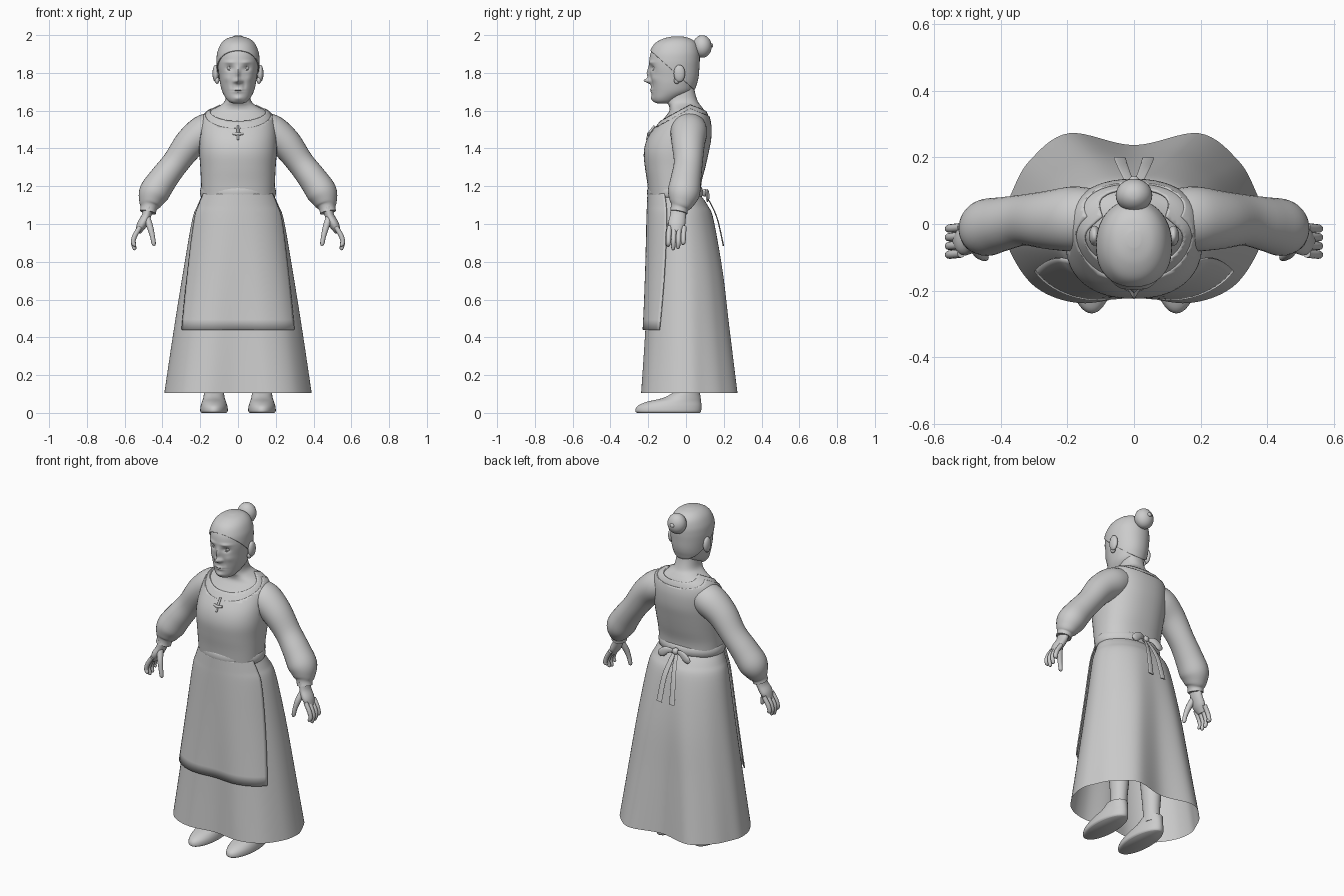
import bpy, bmesh
from math import sin, cos, pi, exp, radians, copysign
from mathutils import Vector


def spline(pts, steps, closed=False):
    """Catmull-Rom through tuples of any length."""
    n = len(pts)
    at = (lambda i: pts[i % n]) if closed else (lambda i: pts[max(0, min(n - 1, i))])
    out = []
    for i in range(n if closed else n - 1):
        for s in range(steps):
            t = s / steps
            out.append(tuple(0.5 * (2 * b + (c - a) * t + (2 * a - 5 * b + 4 * c - d) * t * t
                                    + (3 * b - a - 3 * c + d) * t ** 3)
                             for a, b, c, d in zip(at(i - 1), at(i), at(i + 1), at(i + 2))))
    return out if closed else out + [tuple(pts[-1])]


def grid(name, rows, close=True, cap=True, cuts=(), thick=0, angle=50):
    """Skin rows of points, trim with planes, optionally thicken."""
    bm = bmesh.new()
    vs = [[bm.verts.new(p) for p in r] for r in rows]
    n = len(rows[0])
    for a, b in zip(vs, vs[1:]):
        for j in range(n if close else n - 1):
            k = (j + 1) % n
            bm.faces.new((a[j], a[k], b[k], b[j]))
    if cap:
        bm.faces.new(vs[0])
        bm.faces.new(vs[-1])
    for co, no in cuts:
        bmesh.ops.bisect_plane(bm, geom=bm.verts[:] + bm.edges[:] + bm.faces[:],
                               plane_co=co, plane_no=no, clear_outer=True)
    bmesh.ops.recalc_face_normals(bm, faces=bm.faces)
    me = bpy.data.meshes.new(name)
    bm.to_mesh(me)
    bm.free()
    me.polygons.foreach_set("use_smooth", [True] * len(me.polygons))
    me.set_sharp_from_angle(angle=radians(angle))
    ob = bpy.data.objects.new(name, me)
    bpy.context.collection.objects.link(ob)
    if thick:
        m = ob.modifiers.new("thickness", 'SOLIDIFY')
        m.thickness, m.offset = thick, 0
    return ob


def rings(table, n=48, p=2.0, cx=0, grow=0, steps=4):
    """Horizontal superellipse rings from (z, front y, back y, half width)."""
    rows = []
    for z, f, b, w in spline(table, steps):
        row = []
        for j in range(n):
            c, s = cos(2 * pi * j / n), sin(2 * pi * j / n)
            e = lambda v: copysign(abs(v) ** (2 / p), v)
            row.append(Vector((cx + (w + grow) * e(s), (f + b) / 2 - ((b - f) / 2 + grow) * e(c), z)))
        rows.append(row)
    return rows


def tube(name, pts, flat=1.0, n=20, side=1, steps=5, cap=True):
    """Round or flattened limb through (x, y, z, radius)."""
    path = spline(pts, steps)
    P = [Vector(p[:3]) for p in path]
    rows = []
    for i, p in enumerate(path):
        t = (P[min(i + 1, len(P) - 1)] - P[max(i - 1, 0)]).normalized()
        a = t.cross(Vector((0, 1, 0))).normalized()
        b = a.cross(t)
        row = [P[i] + (a * cos(2 * pi * j / n) + b * flat * sin(2 * pi * j / n)) * p[3] for j in range(n)]
        rows.append([Vector((v.x * side, v.y, v.z)) for v in row])
    return grid(name, rows, cap=cap)


def ball(name, loc, size):
    k = [i * pi / 16 for i in range(1, 16)]
    return grid(name, [[Vector((loc[0] + size[0] * sin(a) * cos(j * pi / 12),
                                loc[1] + size[1] * sin(a) * sin(j * pi / 12),
                                loc[2] + size[2] * cos(a))) for j in range(24)] for a in k])


# Skirt: ellipse at the waist blending into a lobed hem
half = [(0, -.93), (.42, -1), (.75, -.82), (.95, -.4), (1, 0), (.94, .3), (.8, .68), (.5, 1), (0, .86)]
hem = spline(half + [(-x, y) for x, y in half[-2:0:-1]], 8, closed=True)
skirt_table = spline([(1.16, -.19, .072, .186), (1.1, -.193, .115, .214), (1.02, -.197, .15, .243),
                      (.75, -.207, .20, .29), (.44, -.219, .235, .34), (.105, -.237, .272, .39)], 6)


def skirt_point(row, u, out=0.0):
    z, f, b, w = row
    k = (1.16 - z) / 1.055
    i = int(u // 1)
    h0, h1 = hem[i % 128], hem[(i + 1) % 128]
    a = 2 * pi * u / 128
    x = (1 - k) * sin(a) + k * (h0[0] + (h1[0] - h0[0]) * (u - i))
    y = -(1 - k) * cos(a) + k * (h0[1] + (h1[1] - h0[1]) * (u - i))
    return Vector(((w + out) * x, (f + b) / 2 + ((b - f) / 2 + out) * y, z))


grid("skirt", [[skirt_point(r, u) for u in range(128)] for r in skirt_table], cap=False)

# Apron follows the front of the skirt
rows = []
for r in skirt_table:
    if r[0] > .43:
        edge = 24 - 4.4 * (1.16 - r[0]) / .72
        rows.append([skirt_point(r, edge * s / 16, .011) for s in range(-16, 17)])
grid("apron", rows, close=False, cap=False, thick=.007)

# Torso and neck skin, blouse edge and bodice
torso = [(1.14, -.185, .065, .18), (1.22, -.193, .07, .183), (1.30, -.205, .09, .187),
         (1.38, -.211, .108, .193), (1.45, -.193, .121, .193), (1.52, -.148, .122, .188),
         (1.57, -.108, .112, .175), (1.60, -.088, .098, .148), (1.625, -.09, .08, .10),
         (1.65, -.103, .062, .071), (1.70, -.105, .047, .063), (1.76, -.09, .04, .06)]
grid("chest_and_neck", rings(torso, p=2.3))
for name, grow, up in (("blouse_neckline", .004, .02), ("bodice", .009, 0)):
    grid(name, rings(torso, p=2.3, grow=grow), cap=False, thick=.007,
         cuts=[((0, 0, 1.597 + up), (0, -.55, 1)), ((0, .03, 1.606 + up), (0, .4, 1)),
               ((.192, 0, 1.5), (1, 0, .12)), ((-.192, 0, 1.5), (-1, 0, .12))])

# Waistband
band = [(1.14, -.19, .075, .188), (1.146, -.202, .085, .197), (1.168, -.206, .09, .201),
        (1.19, -.202, .085, .197), (1.198, -.19, .075, .188)]
grid("waistband", rings(band), cap=False)

# Bow at the back
ball("bow_knot", (0, .1, 1.165), (.02, .018, .02))
for s in (1, -1):
    tube("bow_loop", [(.005, .1, 1.165, .007), (.05, .113, 1.165, .02), (.085, .115, 1.14, .023),
                      (.1, .113, 1.125, .012)], flat=.4, side=s, n=12)
    tube("bow_tail", [(.008, .1, 1.16, .01), (.018, .135, 1.1, .014), (.032, .168, 1.02, .016),
                      (.043, .198, .885, .018)], flat=.2, side=s, n=12)

# Small cross fastening on the chest
tube("fastening_post", [(0, -.166, 1.52, .006), (0, -.195, 1.48, .007), (0, -.207, 1.445, .005)], n=10)
tube("fastening_bar", [(-.027, -.19, 1.478, .006), (0, -.2, 1.476, .008), (.027, -.19, 1.478, .006)], n=10)

# Arms, hands, legs and shoes on both sides
for s in (1, -1):
    tube("sleeve", [(.12, .015, 1.51, .085), (.18, .015, 1.485, .092), (.255, .012, 1.425, .083),
                    (.33, .012, 1.325, .072), (.395, 0, 1.24, .076), (.445, -.012, 1.165, .08),
                    (.466, -.025, 1.11, .06), (.472, -.033, 1.085, .044), (.477, -.038, 1.062, .043)],
         flat=1.06, side=s, n=32)
    tube("palm", [(.474, -.038, 1.09, .025), (.486, -.043, 1.04, .025), (.51, -.05, .995, .026),
                  (.53, -.05, .955, .015)], flat=1.7, side=s)
    for i, tip in enumerate((.88, .862, .868, .89)):
        y = -.088 + .026 * i
        tube("finger", [(.518, y, .985, .013), (.545, y - .003, .94, .013), (.555, y - .004, .905, .012),
                        (.548, y - .006, tip + .008, .010), (.546, y - .006, tip, .004)], side=s, n=12)
    tube("thumb", [(.484, -.06, 1.04, .018), (.466, -.085, .985, .017), (.453, -.097, .935, .013),
                   (.446, -.1, .895, .011), (.446, -.1, .885, .004)], side=s, n=12)
    tube("leg", [(.122, .01, .07, .05), (.118, .01, .14, .045), (.115, .01, .3, .055), (.11, 0, .5, .062)],
         flat=1.15, side=s)
    grid("shoe", rings([(0, -.258, .074, .066), (.01, -.268, .08, .073), (.035, -.258, .082, .071),
                        (.058, -.21, .08, .064), (.078, -.125, .078, .057), (.105, -.07, .074, .053)],
                       cx=.127 * s), angle=60)

# Head with facial forms pushed out of the loft
head_table = [(1.637, -.145, -.105, .018), (1.645, -.168, -.065, .045), (1.665, -.178, -.03, .064),
              (1.70, -.182, .03, .083), (1.74, -.186, .05, .094), (1.78, -.189, .06, .1),
              (1.83, -.195, .064, .106), (1.87, -.194, .066, .107), (1.91, -.185, .064, .102),
              (1.95, -.16, .05, .084), (1.975, -.115, .018, .055), (1.986, -.065, -.025, .015)]
# (x, z, spread x, spread z, push)
forms = [(0, 1.758, .013, .013, .034), (0, 1.795, .010, .03, .017), (0, 1.706, .025, .01, .010),
         (0, 1.704, .03, .003, -.007), (0, 1.665, .022, .012, .008)]
for s in (1, -1):
    forms += [(.045 * s, 1.825, .02, .014, -.013), (.045 * s, 1.856, .026, .008, .006),
              (.06 * s, 1.77, .02, .02, .006), (.018 * s, 1.755, .007, .009, .010),
              (.034 * s, 1.735, .008, .02, -.004)]
head = rings(head_table, n=96, p=2.1, steps=8)
for row in head:
    for v in row:
        if v.y < -.09:
            v.y -= sum(a * exp(-((v.x - x) / sx) ** 2 - ((v.z - z) / sz) ** 2) for x, z, sx, sz, a in forms)
grid("head", head)
for s in (1, -1):
    ball("eye", (.044 * s, -.157, 1.825), (.018, .018, .013))
    for dz in (.01, -.01):
        tube("eyelid", [(.024, -.172, 1.823, .002), (.043, -.174, 1.825 + dz, .004),
                        (.064, -.157, 1.823, .002)], side=s, n=8)
    ball("ear", (.118 * s, -.035, 1.797), (.017, .03, .046))
    ball("ear_lobe", (.111 * s, -.048, 1.76), (.012, .016, .018))

# Hair cap and bun
hair_table = [(z + max(0, z - 1.9) * .05, f, b, w) for z, f, b, w in head_table]
grid("hair", rings(hair_table, n=64, p=2.1, grow=.004, steps=6), thick=.006,
     cuts=[((0, -.19, 1.92), (0, -.225, -.25))])
ball("hair_bun", (0, .086, 1.94), (.055, .05, .06))
ball("bun_pin", (0, .134, 1.945), (.014, .01, .012))
